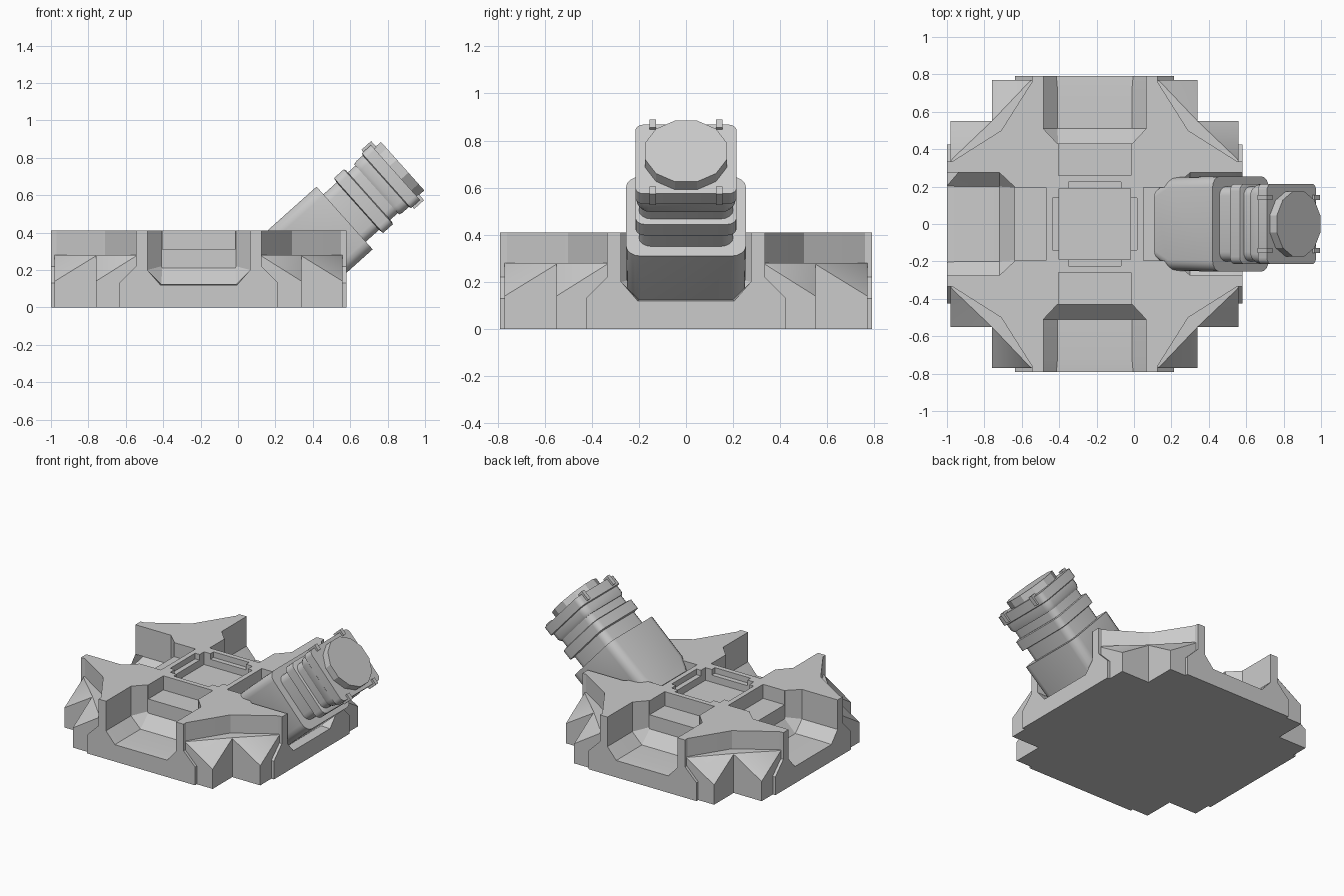
import bpy, bmesh, math
from mathutils import Vector, Matrix

if "Cube" in bpy.data.objects:
    bpy.data.objects.remove(bpy.data.objects["Cube"])

CX = -0.21  # base centre in x


def loft(name, rings):
    """Skin a list of equal-length closed rings and cap both ends."""
    bm = bmesh.new()
    vs = [[bm.verts.new(p) for p in r] for r in rings]
    n = len(rings[0])
    for a, b in zip(vs, vs[1:]):
        for i in range(n):
            j = (i + 1) % n
            bm.faces.new((a[i], a[j], b[j], b[i]))
    bm.faces.new(vs[0][::-1])
    bm.faces.new(vs[-1])
    bmesh.ops.recalc_face_normals(bm, faces=bm.faces)
    me = bpy.data.meshes.new(name)
    bm.to_mesh(me)
    bm.free()
    ob = bpy.data.objects.new(name, me)
    bpy.context.collection.objects.link(ob)
    return ob


def activate(ob):
    bpy.ops.object.select_all(action='DESELECT')
    ob.select_set(True)
    bpy.context.view_layer.objects.active = ob


def smooth(ob, deg=30):
    activate(ob)
    bpy.ops.object.shade_smooth_by_angle(angle=math.radians(deg))


def combine(ob, other, op):
    m = ob.modifiers.new("bool", 'BOOLEAN')
    m.operation, m.solver, m.object = op, 'EXACT', other
    activate(ob)
    bpy.ops.object.modifier_apply(modifier=m.name)
    bpy.data.objects.remove(other)


def box(name, hx, hy, z0, z1, y=0):
    c = [(-hx, y - hy), (hx, y - hy), (hx, y + hy), (-hx, y + hy)]
    return loft(name, [[(a, b, z) for a, b in c] for z in (z0, z1)])


def four(corner):
    """Repeat a list of corner points around the four corners."""
    out = []
    for k in range(4):
        R = Matrix.Rotation(-k * math.pi / 2, 3, 'Z')
        out += [tuple(R @ Vector(p)) for p in corner]
    return out


def turn(ob, k):
    ob.data.transform(Matrix.Rotation(k * math.pi / 2, 4, 'Z'))
    return ob


# base core: plus-shaped foot, sloped shoulders, narrow ledge, star-shaped top
foot = [(.335, .77), (.55, .77), (.55, .55), (.77, .55), (.77, .335)]
ledge = [(.335, .77), (.35, .76), (.55, .55), (.76, .35), (.77, .335)]
star = [(.335, .76), (.345, .745), (.5, .5), (.745, .345), (.76, .335)]
zs = (.275, .14, .275, .14, .275)
base = loft("base", [
    four([(x, y, 0) for x, y in foot]),
    four([(x, y, z) for (x, y), z in zip(foot, zs)]),
    four([(x, y, .28) for x, y in ledge]),
    four([(x, y, .281) for x, y in star]),
    four([(x, y, .41) for x, y in star])])

# four stepped side panels, made as two crossing bars
half = [(.425, 0), (.425, .13), (.335, .22), (.335, .41)]
profile = half + [(-x, z) for x, z in half[::-1]]
for k in range(2):
    bar = loft("side_panels", [[(x, y, z) for x, z in profile] for y in (-.79, .79)])
    combine(base, turn(bar, k), 'UNION')


# channel cutters: U section running inwards, rising and narrowing
def u_ring(y, w, wf, zs_, zf):
    h = [(w, .5), (w, zs_), (wf, zf)]
    return [(x, y, z) for x, z in h + [(-a, b) for a, b in h[::-1]]]


for k in range(4):
    channel = loft("channel_cutter", [
        u_ring(-.85, .275, .205, .20, .12),
        u_ring(-.79, .275, .205, .20, .12),
        u_ring(-.73, .275, .20, .20, .125),
        u_ring(-.51, .275, .20, .20, .125),
        u_ring(-.43, .20, .195, .22, .21)])
    combine(base, turn(channel, k), 'DIFFERENCE')
    step = box("step_cutter", .195, .09, .31, .5, -.35)
    combine(base, turn(step, k), 'DIFFERENCE')

# square recess in the middle with stepped ledges
for hx, hy, z in ((.225, .14, .37), (.14, .225, .37), (.19, .19, .32)):
    combine(base, box("recess_cutter", hx, hy, z, .5), 'DIFFERENCE')
base.data.transform(Matrix.Translation((CX, 0, 0)))
smooth(base, 25)

# barrel frame: local z runs along the barrel, local x points up across it
ang = math.radians(41.8)
axis = Vector((math.cos(ang), 0, math.sin(ang)))
up = Vector((-math.sin(ang), 0, math.cos(ang)))
side = axis.cross(up)
frame = Matrix((up, side, axis)).transposed().to_4x4()
frame.translation = (.57, 0, .478)


def rounded(u, h, w, r, seg=4):
    pts = []
    for q, (sx, sy) in enumerate(((1, 1), (-1, 1), (-1, -1), (1, -1))):
        for i in range(seg + 1):
            t = (q + i / seg) * math.pi / 2
            pts.append((sx * (h - r) + r * math.cos(t), sy * (w - r) + r * math.sin(t), u))
    return pts


def barrel_part(name, sections):
    ob = loft(name, [rounded(*s) for s in sections])
    ob.data.transform(frame)
    smooth(ob)
    return ob


# block that sits in the right-hand channel
barrel_part("barrel_block", [(-.42, .225, .19, .05), (-.32, .225, .25, .06),
                             (0, .225, .255, .06)])
# neck, collar and head
barrel_part("barrel_neck", [(-.02, .17, .20, .05), (.26, .17, .20, .05)])
barrel_part("collar", [(.095, .17, .20, .05), (.10, .197, .215, .04),
                       (.17, .197, .215, .04), (.175, .185, .205, .05)])
barrel_part("head", [(.23, .18, .20, .05), (.25, .185, .21, .05), (.295, .185, .21, .05),
                     (.30, .197, .215, .035), (.365, .197, .215, .035)])

# round end cap, twelve sides with a flat on top
ring = [((i + .5) * math.pi / 6) for i in range(12)]
cap = loft("end_cap", [[(.18 * math.cos(t), .18 * math.sin(t), u) for t in ring]
                       for u in (.35, .416)])
cap.data.transform(frame)

# four clips gripping the head
for sx in (-1, 1):
    for sy in (-1, 1):
        clip = box("clip", .022, .014, .31, .38)
        clip.data.transform(frame @ Matrix.Translation((sx * .19, sy * .142, 0)))
